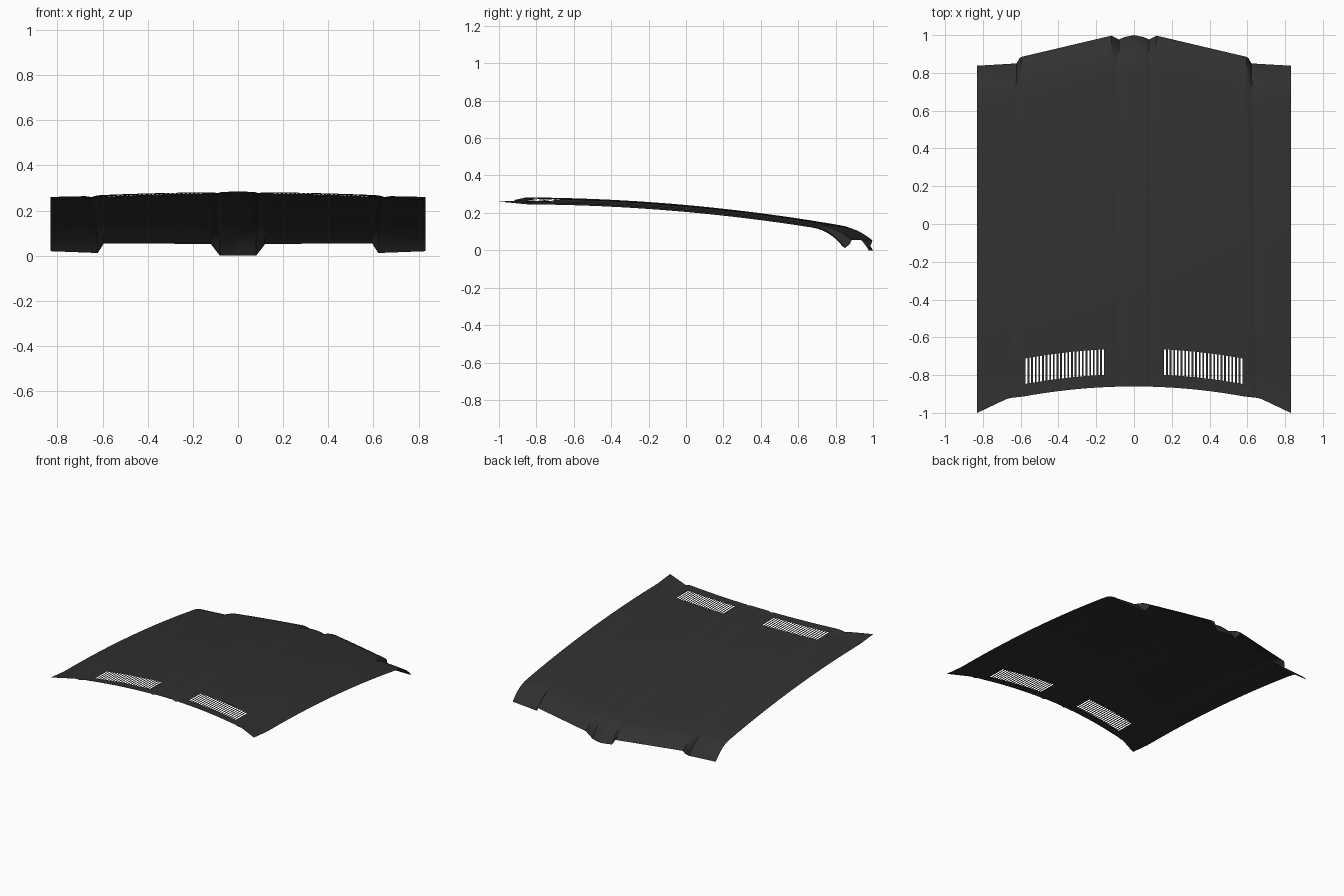
import bpy, bmesh, math

if "Cube" in bpy.data.objects:
    bpy.data.objects.remove(bpy.data.objects["Cube"])

paint = bpy.data.materials.new("dark grey paint")
paint.diffuse_color = (0.03, 0.03, 0.03, 1)
paint.use_nodes = True
paint.node_tree.nodes["Principled BSDF"].inputs["Base Color"].default_value = paint.diffuse_color

# front edge keys: x, y, z
FRONT = [(0, 1.0, 0.0), (0.05, 0.99, 0.0), (0.08, 0.977, 0.0), (0.10, 0.987, 0.025),
         (0.12, 0.997, 0.052), (0.595, 0.885, 0.055), (0.606, 0.878, 0.035),
         (0.622, 0.85, 0.012), (0.83, 0.838, 0.02)]
# shallow creases: x, height offset
CREASE = [(0, 0.002), (0.07, 0.002), (0.09, -0.004), (0.11, 0), (0.595, 0),
          (0.606, -0.002), (0.622, -0.008), (0.65, -0.003), (0.83, 0)]


def lerp_table(table, x, k=1):
    for a, b in zip(table, table[1:]):
        if x <= b[0]:
            f = (x - a[0]) / (b[0] - a[0])
            return a[k] + f * (b[k] - a[k])
    return table[-1][k]


def rear_y(x):
    if x < 0.645:
        return -0.86 - 0.156 * x * x
    return -0.925 - (x - 0.645) * 0.405


def crown(x, y):
    # gently arched main surface
    z = 0.24 - 0.09 * y - 0.05 * y * y - 0.035 * (x / 0.83) ** 2
    return z + max(0, -0.85 - y) * 0.1


# columns: plain ones plus slot edges for the vents
SLOTS, X0, X1 = 22, 0.16, 0.583
pitch = (X1 - X0) / SLOTS
cols = [(x, False) for x in (0, 0.025, 0.05, 0.07, 0.08, 0.09, 0.10, 0.11, 0.12, 0.14)]
for i in range(SLOTS):
    cols += [(X0 + i * pitch, True), (X0 + (i + 0.52) * pitch, False)]
cols += [(x, False) for x in (X1, 0.595, 0.606, 0.614, 0.622, 0.636, 0.65, 0.68, 0.72, 0.76, 0.80, 0.83)]

REAR = [0, 0.03, 0.065, 0.11, 0.155, 0.2]               # distances from rear edge
NOSE = [0.17, 0.14, 0.11, 0.085, 0.06, 0.04, 0.025, 0.012, 0.005, 0]  # from front edge
MID = 18

bm = bmesh.new()
grid = []
for x, _ in cols:
    yf, zf = lerp_table(FRONT, x, 1), lerp_table(FRONT, x, 2)
    yr = rear_y(x)
    a, b = yr + REAR[-1], yf - NOSE[0]
    ys = [yr + d for d in REAR]
    ys += [a + (b - a) * i / MID for i in range(1, MID)]
    ys += [yf - d for d in NOSE]
    line = []
    for y in ys:
        # side crease drifts outward toward the rear
        shift = 0.026 * (yf - y) / (yf - yr)
        w = 0 if x < 0.59 else min(1, (x - 0.585) / 0.03) if x < 0.65 else (0.83 - x) / 0.18
        d = yf - y
        drop = (crown(x, yf) + lerp_table(CREASE, x) - zf) * max(0, 1 - d / 0.17) ** 2.4
        z = crown(x, y) + lerp_table(CREASE, x) - drop
        line.append(bm.verts.new((x + shift * w, y, max(z, 0))))
    grid.append(line)

for i in range(len(cols) - 1):
    for j in range(len(grid[0]) - 1):
        if cols[i][1] and 2 <= j < 5:      # open vent slots
            continue
        bm.faces.new((grid[i][j], grid[i + 1][j], grid[i + 1][j + 1], grid[i][j + 1]))

mesh = bpy.data.meshes.new("hood_panel")
bm.to_mesh(mesh)
bm.free()
mesh.materials.append(paint)
hood = bpy.data.objects.new("hood_panel", mesh)
bpy.context.collection.objects.link(hood)

# mirror to the other half
m = hood.modifiers.new("mirror", 'MIRROR')
m.use_axis[0] = True
m.use_clip = True
m.merge_threshold = 0.0005

bpy.context.view_layer.objects.active = hood
hood.select_set(True)
bpy.ops.object.modifier_apply(modifier="mirror")
bpy.ops.object.shade_smooth_by_angle(angle=math.radians(35))
